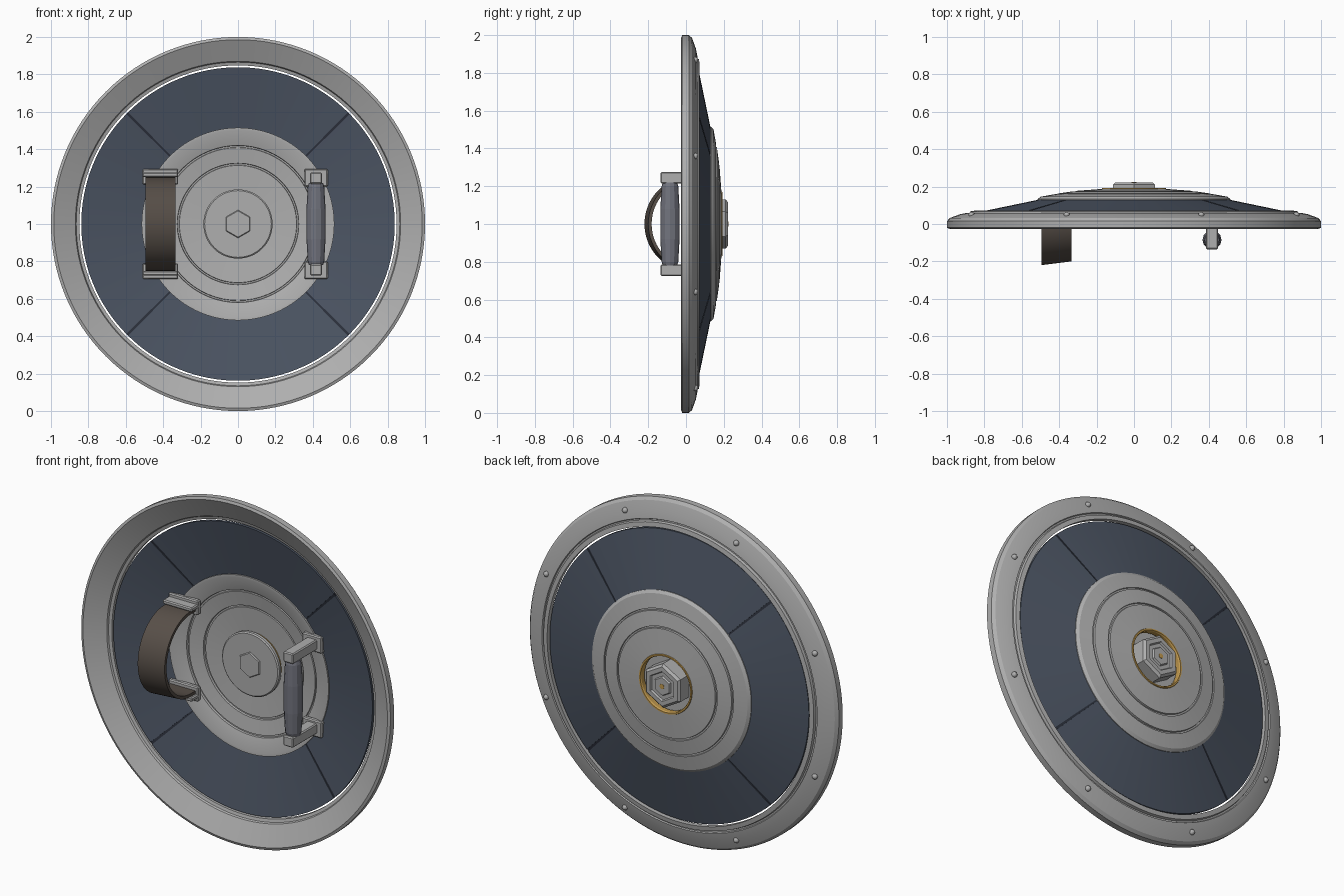
import bpy, bmesh, math
from mathutils import Vector

cube = bpy.data.objects.get("Cube")
if cube:
    bpy.data.objects.remove(cube)


def material(name, rgb):
    m = bpy.data.materials.new(name)
    m.use_nodes = True
    m.diffuse_color = (*rgb, 1)
    m.node_tree.nodes["Principled BSDF"].inputs["Base Color"].default_value = (*rgb, 1)
    return m


STEEL = material("light steel", (0.43, 0.43, 0.43))
NAVY = material("slate blue", (0.072, 0.09, 0.125))
SEAM = material("dark seam", (0.025, 0.03, 0.045))
LEATHER = material("brown leather", (0.095, 0.077, 0.064))
GRIP = material("grip grey", (0.17, 0.175, 0.21))
BRASS = material("brass", (0.55, 0.33, 0.08))
CENTRE = Vector((0, 0, 1))


def finish(name, bm, mat, smooth=True):
    bmesh.ops.remove_doubles(bm, verts=bm.verts, dist=1e-5)
    bmesh.ops.recalc_face_normals(bm, faces=bm.faces)
    mesh = bpy.data.meshes.new(name)
    bm.to_mesh(mesh)
    bm.free()
    mesh.materials.append(mat)
    ob = bpy.data.objects.new(name, mesh)
    bpy.context.collection.objects.link(ob)
    if smooth:
        bpy.ops.object.select_all(action='DESELECT')
        ob.select_set(True)
        bpy.context.view_layer.objects.active = ob
        bpy.ops.object.shade_smooth_by_angle(angle=math.radians(25))
    return ob


def lathe(name, profile, mat, segs=96, start=0, sweep=360, smooth=True):
    """Spin a closed (radius, y) outline about the shield axis."""
    bm = bmesh.new()
    full = sweep == 360
    rings = []
    for i in range(segs if full else segs + 1):
        a = math.radians(start + sweep * i / segs)
        rings.append([bm.verts.new((r * math.sin(a), y, 1 + r * math.cos(a))) for r, y in profile])
    n = len(profile)
    for i in range(segs):
        a, b = rings[i], rings[(i + 1) % len(rings)]
        for j in range(n):
            k = (j + 1) % n
            if profile[j][0] or profile[k][0]:
                bm.faces.new((a[j], a[k], b[k], b[j]))
    if not full:
        bm.faces.new(rings[0])
        bm.faces.new(rings[-1])
    return finish(name, bm, mat, smooth)


def box(name, x, y, z, mat, bevel=0.006):
    """Bevelled box from (low, high) pairs."""
    bm = bmesh.new()
    bmesh.ops.create_cube(bm, size=1)
    for v in bm.verts:
        v.co = [lo + (c + 0.5) * (hi - lo) for c, (lo, hi) in zip(v.co, (x, y, z))]
    bmesh.ops.bevel(bm, geom=bm.edges[:], offset=bevel, segments=1, affect='EDGES')
    return finish(name, bm, mat, False)


# Outer rim: dished on the front, bevelled and stepped on the back
lathe("rim", [(0.985, -0.026), (1.0, -0.02), (1.0, 0.015), (0.985, 0.032), (0.93, 0.052),
              (0.89, 0.06), (0.886, 0.053), (0.878, 0.053), (0.874, 0.068), (0.848, 0.072),
              (0.848, 0.045), (0.865, 0.04), (0.87, 0.03)], STEEL, 128)

# Rim rivets
for i in range(8):
    a = math.radians(22.5 + 45 * i)
    bm = bmesh.new()
    bmesh.ops.create_uvsphere(bm, u_segments=12, v_segments=8, radius=0.016)
    for v in bm.verts:
        v.co = v.co + CENTRE + Vector((0.94 * math.sin(a), 0.049, 0.94 * math.cos(a)))
    finish("rim_rivet", bm, STEEL)

# Four sloped panels with recessed seams between them
for i in range(4):
    lathe("panel", [(0.838, 0.062), (0.5, 0.132), (0.5, 0.112), (0.838, 0.045)],
          NAVY, 32, 45.5 + 90 * i, 89)
    lathe("panel_seam", [(0.838, 0.058), (0.5, 0.128), (0.5, 0.116), (0.838, 0.049)],
          SEAM, 1, 44.5 + 90 * i, 1, False)

# Domed centre plate with ring grooves on both sides
lathe("centre_plate", [(0.515, 0.1), (0.515, 0.133), (0.5, 0.146), (0.42, 0.16),
                       (0.418, 0.153), (0.41, 0.153), (0.408, 0.163), (0.325, 0.175),
                       (0.323, 0.168), (0.315, 0.168), (0.313, 0.177), (0.165, 0.188),
                       (0.165, 0.158), (0.313, 0.148), (0.315, 0.155), (0.323, 0.155),
                       (0.325, 0.143), (0.408, 0.13), (0.41, 0.137), (0.418, 0.137),
                       (0.42, 0.125), (0.5, 0.1)], STEEL)

# Brass ring around the central hole
lathe("brass_ring", [(0.158, 0.184), (0.162, 0.192), (0.17, 0.192), (0.174, 0.184),
                     (0.17, 0.155), (0.16, 0.155)], BRASS)

# Central bolt: inner washer, inner hexagon, outer stepped hexagon and pin
lathe("inner_washer", [(0, 0.112), (0.178, 0.112), (0.185, 0.118), (0.185, 0.135), (0, 0.135)], STEEL, 64)
lathe("inner_hex", [(0, 0.104), (0.07, 0.104), (0.075, 0.11), (0.075, 0.12), (0, 0.12)],
      STEEL, 6, smooth=False)
lathe("outer_hex", [(0, 0.13), (0.13, 0.13), (0.13, 0.21), (0.115, 0.223), (0.088, 0.223),
                    (0.082, 0.212), (0.058, 0.212), (0.052, 0.222), (0, 0.222)],
      STEEL, 6, smooth=False)
lathe("brass_pin", [(0, 0.215), (0.014, 0.215), (0.014, 0.224), (0, 0.225)], BRASS, 16)

# Curved arm strap, slanted across its width to follow the shield
path = [(0.11, 0.25)]
path += [(0.035 - 0.245 * math.sin(t), 0.25 * math.cos(t))
         for t in (math.pi * i / 32 for i in range(33))]
path += [(0.11, -0.25)]
bm = bmesh.new()
rows = []
for y, z in path:
    n = Vector((min(y - 0.035, 0), z)).normalized() * 0.018
    row = []
    for x, inset in ((-0.495, 0), (-0.335, 0), (-0.335, 1), (-0.495, 1)):
        slant = 0.125 * (x + 0.415)
        row.append(bm.verts.new((x, y + slant - n.x * inset, 1 + z - n.y * inset)))
    rows.append(row)
for a, b in zip(rows, rows[1:]):
    for j in range(4):
        k = (j + 1) % 4
        bm.faces.new((a[j], a[k], b[k], b[j]))
bm.faces.new(rows[0])
bm.faces.new(rows[-1])
finish("arm_strap", bm, LEATHER)


# Strap and grip mounts, mirrored above and below the middle
for s, side in ((1, "upper"), (-1, "lower")):
    def span(lo, hi):
        return tuple(sorted((1 + s * lo, 1 + s * hi)))
    box(side + "_strap_plate", (-0.51, -0.32), (0.085, 0.115), span(0.21, 0.295), STEEL)
    box(side + "_strap_flange", (-0.51, -0.32), (0.03, 0.1), span(0.25, 0.275), STEEL)
    box(side + "_grip_plate", (0.355, 0.48), (0.085, 0.115), span(0.2, 0.295), STEEL)
    box(side + "_grip_post", (0.385, 0.45), (-0.135, 0.1), span(0.215, 0.275), STEEL)

# Tapered faceted hand grip
bm = bmesh.new()
levels = [(-0.22, 0.038), (-0.2, 0.044), (-0.08, 0.051), (0.08, 0.051), (0.2, 0.044), (0.22, 0.038)]
rings = [[bm.verts.new((0.417 + r * math.cos(math.tau * i / 12),
                        -0.085 + r * math.sin(math.tau * i / 12), 1 + z)) for i in range(12)]
         for z, r in levels]
for a, b in zip(rings, rings[1:]):
    for i in range(12):
        k = (i + 1) % 12
        bm.faces.new((a[i], a[k], b[k], b[i]))
bm.faces.new(rings[0])
bm.faces.new(rings[-1])
finish("hand_grip", bm, GRIP, False)
